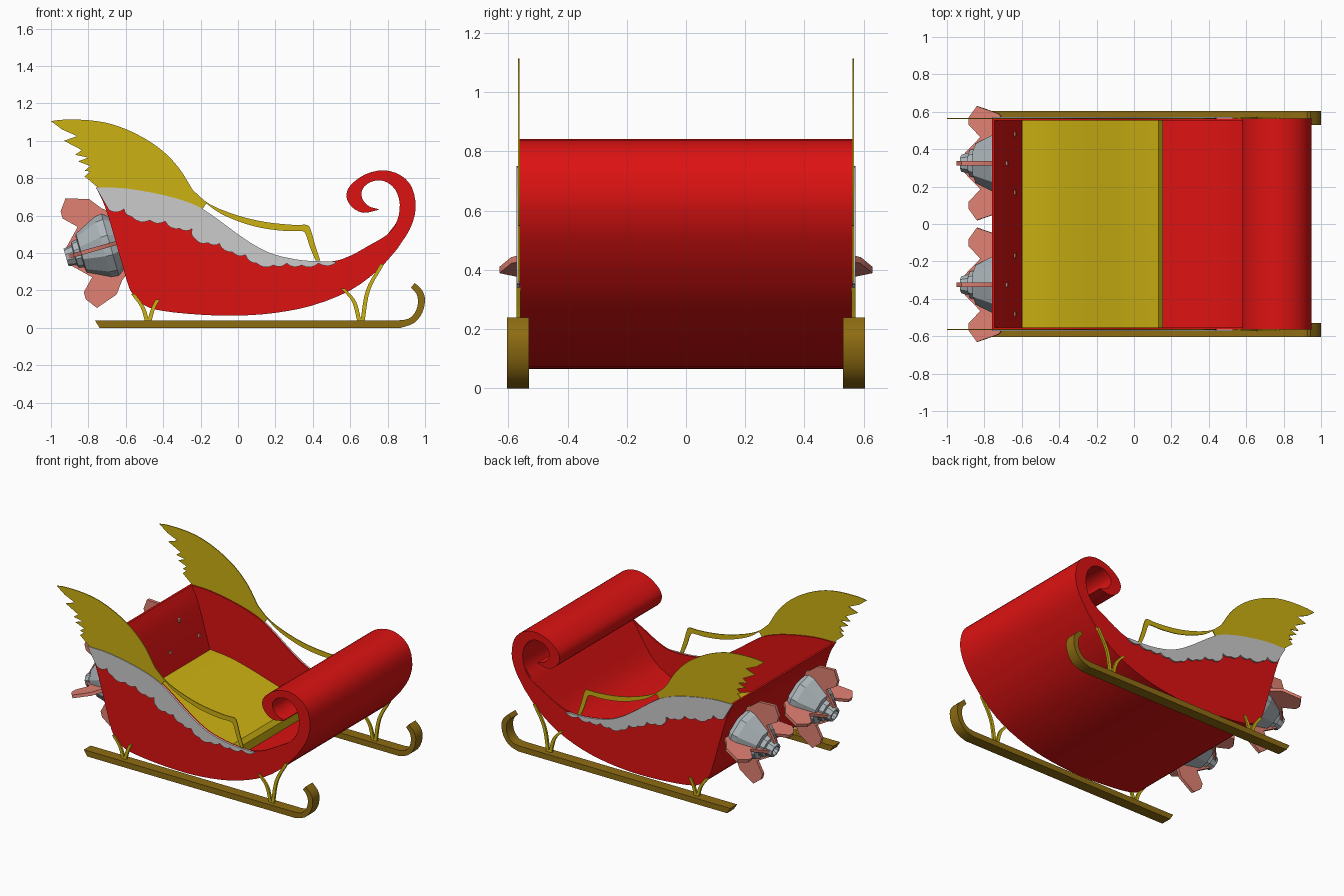
import bpy, bmesh, math
from mathutils import Matrix, Vector


def material(name, rgb):
    m = bpy.data.materials.new(name)
    m.diffuse_color = (*rgb, 1)
    return m


RED = material("red paint", (0.72, 0.006, 0.006))
GOLD = material("gold", (0.60, 0.44, 0.006))
BRONZE = material("bronze", (0.27, 0.15, 0.006))
FIN = material("salmon", (0.75, 0.22, 0.17))
STEEL = material("steel", (0.42, 0.47, 0.50))


def finish(bm, name, mat=None, smooth=True):
    bmesh.ops.recalc_face_normals(bm, faces=bm.faces[:])
    me = bpy.data.meshes.new(name)
    bm.to_mesh(me)
    bm.free()
    ob = bpy.data.objects.new(name, me)
    bpy.context.collection.objects.link(ob)
    if mat:
        me.materials.append(mat)
    if smooth:
        bpy.ops.object.select_all(action='DESELECT')
        ob.select_set(True)
        bpy.context.view_layer.objects.active = ob
        bpy.ops.object.shade_smooth_by_angle(angle=math.radians(35))
    return ob


def spline(pts, n=3):
    """Smooth curve through the points (Catmull-Rom)."""
    p = [Vector(q) for q in pts]
    p = [2 * p[0] - p[1]] + p + [2 * p[-1] - p[-2]]
    out = []
    for a, b, c, d in zip(p, p[1:], p[2:], p[3:]):
        for i in range(n):
            t = i / n
            out.append(0.5 * (2 * b + (c - a) * t + (2 * a - 5 * b + 4 * c - d) * t * t
                              + (3 * b - a - 3 * c + d) * t ** 3))
    return [tuple(v) for v in out] + [tuple(p[-2])]


def scallops(pts, depth=0.18, n=4):
    """Arcs that bulge sideways between neighbouring cusps."""
    out = []
    for a, b in zip(pts, pts[1:]):
        a, b = Vector(a), Vector(b)
        side = Vector(((b - a).y, -(b - a).x))
        if side.y > 0:
            side = -side
        for i in range(n):
            t = i / n
            out.append(tuple(a.lerp(b, t) + side * depth * 4 * t * (1 - t)))
    return out + [pts[-1]]


def prism(name, outline, y0, y1, mat=None):
    """Outline in the xz plane extruded from y0 to y1."""
    bm = bmesh.new()
    f = bm.faces.new([bm.verts.new((x, y0, z)) for x, z in outline])
    r = bmesh.ops.extrude_face_region(bm, geom=[f])
    vs = [g for g in r["geom"] if isinstance(g, bmesh.types.BMVert)]
    bmesh.ops.translate(bm, verts=vs, vec=(0, y1 - y0, 0))
    if f.is_valid is False or len(bm.faces) < len(outline) + 2:
        bm.faces.new([v for v in bm.verts if v not in vs])
    return finish(bm, name, mat)


def pair(name, outline, y0, y1, mat=None):
    for side, s in (("left", -1), ("right", 1)):
        prism(f"{name}_{side}", outline, s * y0, s * y1, mat)


# body side curves
back = [(-0.76, 0.75), (-0.72, 0.67), (-0.68, 0.55), (-0.60, 0.27)]
belly = [(-0.60, 0.27), (-0.57, 0.19), (-0.50, 0.12), (-0.40, 0.09), (-0.2, 0.07), (0, 0.065),
         (0.2, 0.08), (0.4, 0.12), (0.6, 0.2), (0.75, 0.31), (0.85, 0.42)]
curl_out = [(0.85, 0.42), (0.92, 0.53), (0.95, 0.64), (0.93, 0.75), (0.87, 0.815), (0.78, 0.842),
            (0.68, 0.82), (0.6, 0.76), (0.58, 0.7), (0.61, 0.645), (0.67, 0.615), (0.75, 0.63)]
curl_in = [(0.75, 0.635), (0.70, 0.65), (0.665, 0.69), (0.665, 0.74), (0.71, 0.78), (0.78, 0.785),
           (0.84, 0.74), (0.865, 0.66), (0.85, 0.57), (0.8, 0.50)]
top = [(0.5, 0.355), (0.35, 0.36), (0.2, 0.39), (0.1, 0.435), (0, 0.5), (-0.15, 0.61),
       (-0.25, 0.665), (-0.4, 0.71), (-0.6, 0.745), (-0.76, 0.75)]

outer = spline(back) + spline(belly)[1:] + spline(curl_out)[1:]
rim = spline(curl_in + [(0.7, 0.44), (0.6, 0.385)] + top)
pair("body_side", outer + rim[:-1], 0.553, 0.563, RED)

# floor, back and front curl as one sheet
inside = spline(curl_in + [(0.73, 0.39), (0.63, 0.25), (0.5, 0.17), (0.4, 0.135), (0.2, 0.095),
                           (0, 0.08), (-0.2, 0.085), (-0.4, 0.105), (-0.49, 0.135), (-0.555, 0.2),
                           (-0.585, 0.275), (-0.665, 0.55), (-0.705, 0.67), (-0.745, 0.75)])
prism("body_shell", outer + inside, -0.553, 0.553, RED)

# grey trim with scalloped lower edge
cusps = [(-0.69, 0.63), (-0.61, 0.635), (-0.57, 0.595), (-0.47, 0.575), (-0.39, 0.57), (-0.31, 0.53),
         (-0.245, 0.53), (-0.23, 0.475), (-0.16, 0.455), (-0.10, 0.45), (-0.03, 0.405),
         (0.04, 0.39), (0.10, 0.345), (0.19, 0.335), (0.26, 0.345), (0.34, 0.335), (0.43, 0.345),
         (0.53, 0.352)]
pair("trim", scallops(cusps) + spline(top), 0.563, 0.573)

# seat
seat = spline([(-0.6, 0.34), (-0.45, 0.325), (-0.3, 0.29), (-0.15, 0.245), (-0.05, 0.215)])
prism("seat", seat + [(0.13, 0.18), (0.155, 0.15), (0.155, 0.08), (-0.2, 0.08), (-0.48, 0.12),
                      (-0.56, 0.2)], -0.553, 0.553, GOLD)

# wings running forward into the arm rests
wing_top = spline([(-1.0, 1.105), (-0.93, 1.113), (-0.8, 1.11), (-0.68, 1.09), (-0.55, 1.04),
                   (-0.42, 0.96), (-0.32, 0.86), (-0.25, 0.75)])
arm_top = spline([(-0.24, 0.735), (-0.15, 0.66), (0, 0.60), (0.15, 0.565), (0.3, 0.55),
                  (0.37, 0.55), (0.39, 0.52), (0.41, 0.45), (0.44, 0.36)])
arm_low = spline([(0.415, 0.36), (0.385, 0.43), (0.36, 0.505), (0.33, 0.518), (0.25, 0.518),
                  (0.12, 0.535), (0, 0.57), (-0.1, 0.615), (-0.17, 0.665)])
feathers = [(-0.2, 0.62), (-0.4, 0.68), (-0.7, 0.72), (-0.755, 0.755), (-0.82, 0.81), (-0.79, 0.835),
            (-0.82, 0.84), (-0.79, 0.865), (-0.855, 0.89), (-0.80, 0.91), (-0.87, 0.925),
            (-0.835, 0.95), (-0.93, 1.0), (-0.86, 1.025), (-0.94, 1.06)]
pair("wing", wing_top + arm_top + arm_low + feathers, 0.562, 0.568, GOLD)

# runners
run_out = spline([(0.87, 0), (0.94, 0.025), (0.985, 0.08), (1.0, 0.15), (0.985, 0.2), (0.945, 0.24)])
run_in = spline([(0.925, 0.215), (0.955, 0.18), (0.962, 0.13), (0.945, 0.08), (0.91, 0.048),
                 (0.86, 0.04)])
pair("runner", [(-0.74, 0)] + run_out + run_in + [(-0.765, 0.04)], 0.53, 0.605, BRONZE)


# struts: curved legs meeting in a small foot
def strut(name, a, mid, foot, w=0.011):
    c = spline([a, mid, foot], 5)
    pair(name, [(x - w, z) for x, z in c] + [(x + w, z) for x, z in reversed(c)],
         0.558, 0.572, GOLD)


strut("rear_strut_back", (-0.56, 0.18), (-0.51, 0.11), (-0.485, 0.03))
strut("rear_strut_front", (-0.43, 0.15), (-0.455, 0.1), (-0.475, 0.03))
strut("front_strut_back", (0.56, 0.21), (0.62, 0.14), (0.65, 0.03))
strut("front_strut_front", (0.77, 0.34), (0.695, 0.2), (0.665, 0.03))

# engines: ten-sided stepped nozzles with four fins, square to the back panel
profile = [(-0.005, 0.0), (-0.005, 0.15), (0.03, 0.175), (0.07, 0.17), (0.13, 0.14), (0.19, 0.11),
           (0.195, 0.08), (0.225, 0.075), (0.23, 0.058), (0.275, 0.048), (0.275, 0.034),
           (0.25, 0.03), (0.25, 0.0)]
fin = [(0.0, 0.12), (-0.025, 0.15), (-0.025, 0.165), (0.02, 0.2), (0.07, 0.265), (0.19, 0.305),
       (0.235, 0.245), (0.235, 0.205), (0.17, 0.14), (0.26, 0.05), (0.24, 0.04), (0.05, 0.08)]
tilt = math.radians(16)
for side, y in (("left", -0.325), ("right", 0.325)):
    d = Vector((-math.cos(tilt), 0, -math.sin(tilt)))
    up = Vector((-math.sin(tilt), 0, math.cos(tilt)))
    frame = Matrix((up, (0, 1, 0), d)).transposed().to_4x4()
    frame = Matrix.Translation((-0.655, y, 0.452)) @ frame
    bm = bmesh.new()
    vs = [bm.verts.new((r, 0, s)) for s, r in profile]
    es = [bm.edges.new(e) for e in zip(vs, vs[1:])]
    bmesh.ops.spin(bm, geom=vs + es, cent=(0, 0, 0), axis=(0, 0, 1), angle=math.tau, steps=10)
    bmesh.ops.remove_doubles(bm, verts=bm.verts[:], dist=0.0005)
    bm.transform(frame)
    finish(bm, f"engine_{side}", STEEL, False)
    for k in range(4):
        ob = prism(f"engine_fin_{side}_{k + 1}", [(r, s) for s, r in fin], -0.011, 0.011, FIN)
        ob.data.transform(frame @ Matrix.Rotation(k * math.pi / 2, 4, 'Z'))
